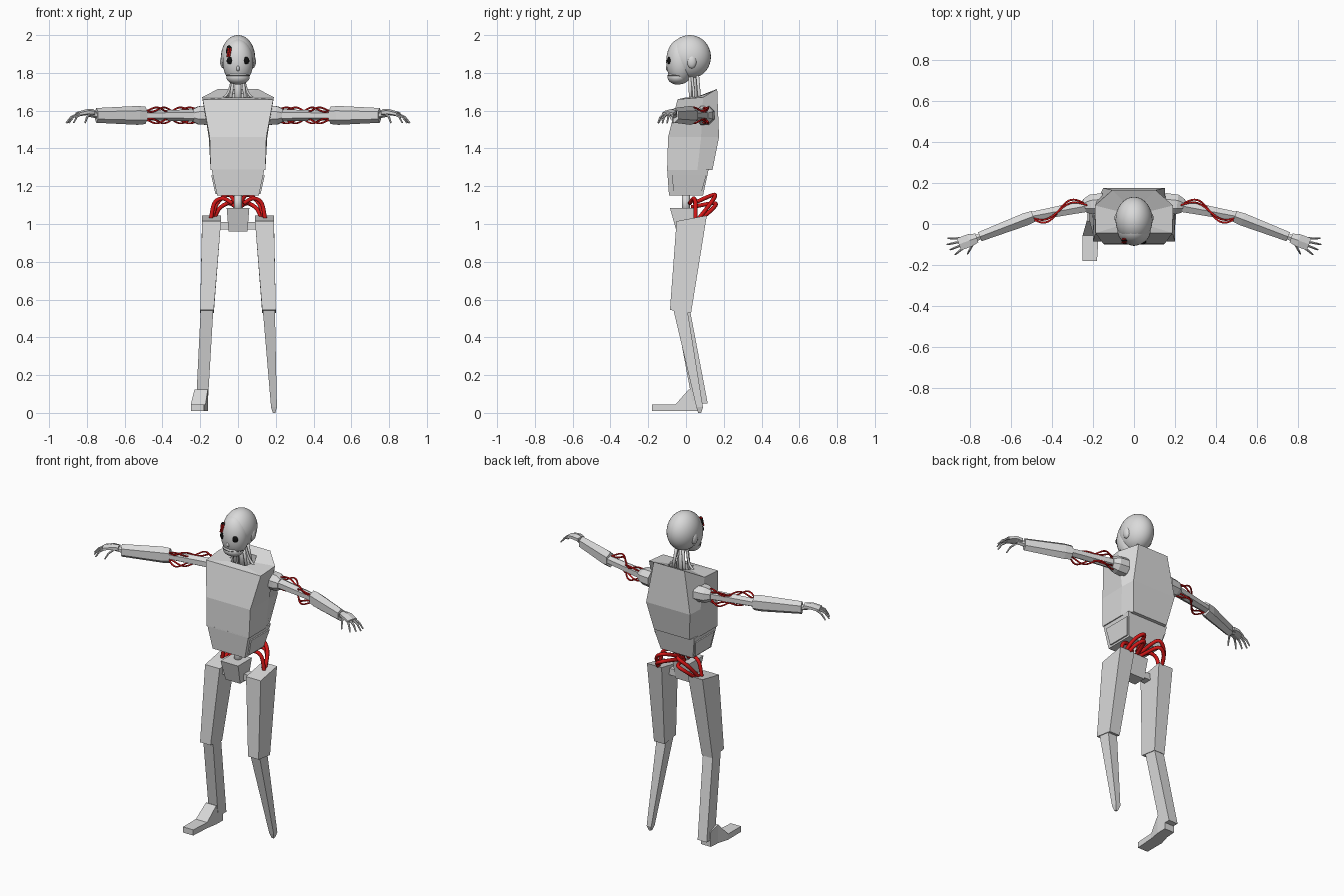
import bpy, bmesh, math
from mathutils import Vector

old = bpy.data.objects.get("Cube")
if old:
    bpy.data.objects.remove(old, do_unlink=True)


def material(name, rgb):
    mat = bpy.data.materials.new(name)
    mat.use_nodes = True
    color = (*rgb, 1)
    mat.diffuse_color = color
    mat.node_tree.nodes["Principled BSDF"].inputs["Base Color"].default_value = color
    return mat


GREY = material("light grey shell", (.7, .7, .7))
RED = material("red wire", (.66, .008, .008))
BLACK = material("black", (.005, .005, .005))


def finish(bm, name, mat, smooth=False):
    bmesh.ops.recalc_face_normals(bm, faces=bm.faces)
    mesh = bpy.data.meshes.new(name)
    bm.to_mesh(mesh)
    bm.free()
    mesh.materials.append(mat)
    for poly in mesh.polygons:
        poly.use_smooth = smooth
    obj = bpy.data.objects.new(name, mesh)
    bpy.context.collection.objects.link(obj)
    return obj


def loft(name, rings, mat=GREY, smooth=False):
    """Skin a list of equally sized point rings and cap both ends."""
    bm = bmesh.new()
    rows = [[bm.verts.new(p) for p in ring] for ring in rings]
    count = len(rows[0])
    for low, high in zip(rows, rows[1:]):
        for i in range(count):
            j = (i + 1) % count
            bm.faces.new((low[i], low[j], high[j], high[i]))
    bm.faces.new(rows[0])
    bm.faces.new(rows[-1])
    return finish(bm, name, mat, smooth)


def quad(side, x0, x1, y0, y1, z_front, z_back=None):
    """Four-point ring; side mirrors it across x."""
    z_back = z_front if z_back is None else z_back
    return [(side * x0, y0, z_front), (side * x1, y0, z_front),
            (side * x1, y1, z_back), (side * x0, y1, z_back)]


def limb(name, points, radii, sides=6, mat=GREY, smooth=False):
    """Tube along points; each radius is a (sideways, upward) pair."""
    points = [Vector(p) for p in points]
    up = Vector((0, 0, 1))
    if abs((points[1] - points[0]).normalized().z) > .9:
        up = Vector((0, 1, 0))
    rings = []
    for i, p in enumerate(points):
        along = (points[min(i + 1, len(points) - 1)] - points[max(i - 1, 0)]).normalized()
        up = (up - along * up.dot(along)).normalized()
        across = along.cross(up)
        ring = []
        for k in range(sides):
            angle = math.tau * (k + .5) / sides
            ring.append(p + across * radii[i][0] * math.cos(angle)
                        + up * radii[i][1] * math.sin(angle))
        rings.append(ring)
    return loft(name, rings, mat, smooth)


def rod(name, points, radius, sides=8, mat=GREY):
    return limb(name, points, [(radius, radius)] * len(points), sides, mat, True)


def curve_points(points, steps=6):
    """Smooth spline through a few control points."""
    pts = [Vector(p) for p in points]
    pts = [pts[0] * 2 - pts[1]] + pts + [pts[-1] * 2 - pts[-2]]
    out = []
    for a, b, c, d in zip(pts, pts[1:], pts[2:], pts[3:]):
        for k in range(steps):
            t = k / steps
            out.append(b + (c - a) * t / 2 + (a * 2 - b * 5 + c * 4 - d) * t * t / 2
                       + (b * 3 - a - c * 3 + d) * t ** 3 / 2)
    return out + [pts[-2]]


def ball(name, center, size, mat=GREY):
    bm = bmesh.new()
    bmesh.ops.create_uvsphere(bm, u_segments=32, v_segments=20, radius=1)
    for v in bm.verts:
        v.co = Vector([c + a * s for c, a, s in zip(center, v.co, size)])
    return finish(bm, name, mat, True)


def chest_ring(front, side, back, y_front, y_side, y_back, z, z_back=None):
    z_back = z if z_back is None else z_back
    z_side = z + (z_back - z) / 5
    return [(-front, y_front, z), (front, y_front, z), (side, y_side, z_side),
            (back, y_back, z_back), (-back, y_back, z_back), (-side, y_side, z_side)]


# Torso, with a recess for the neck
loft("chest", [
    chest_ring(.145, .145, .12, -.1, .06, .14, 1.285),
    chest_ring(.15, .155, .15, -.095, .08, .175, 1.46),
    chest_ring(.187, .19, .105, -.045, .09, .165, 1.66, 1.715),
    chest_ring(.05, .07, .05, 0, .06, .11, 1.67, 1.69),
    chest_ring(.05, .07, .05, 0, .06, .11, 1.61),
])
loft("abdomen", [quad(1, -.11, .11, -.09, .09, 1.15), quad(1, -.14, .14, -.1, .12, 1.29)])
for s in (-1, 1):
    loft("abdomen_side_panel", [quad(s, .1, .12, -.065, .08, 1.16),
                                quad(s, .1, .142, -.075, .108, 1.26)])

# Spine and pelvis
rod("spine", [(0, 0, 1.05), (0, 0, 1.17)], .022, 12)
loft("pelvis", [quad(1, -.05, .05, -.05, .03, .96), quad(1, -.06, .06, -.085, .05, 1.085)])
loft("hip_bar", [quad(1, -.1, .1, -.02, .03, .97), quad(1, -.1, .1, -.02, .03, 1.01)])

# Neck
rod("neck_column", [(0, .05, 1.6), (0, .035, 1.8)], .018, 12)
for s in (-1, 1):
    for y in (.025, .075):
        rod("neck_strut", [(s * .045, y, 1.62), (s * .02, y * .8, 1.8)], .009)
    rod("neck_cable", curve_points([(s * .085, .04, 1.66), (s * .05, .04, 1.7),
                                    (s * .025, .03, 1.79)]), .007)

# Head
ball("cranium", (0, .02, 1.885), (.09, .112, .115))
ball("face_mask", (0, -.03, 1.86), (.081, .075, .12))
ball("jaw", (0, -.045, 1.778), (.062, .053, .04))
ball("mouth_line", (0, -.045, 1.785), (.064, .055, .002), BLACK)
ball("nose", (0, -.095, 1.825), (.01, .012, .016))
for s in (-1, 1):
    ball("eye", (s * .038, -.088, 1.865), (.022, .012, .021), BLACK)
    ball("ear", (s * .077, .03, 1.86), (.018, .026, .036))
ball("brow_hole", (-.047, -.079, 1.915), (.016, .007, .03), BLACK)
for x in (-.054, -.044):
    rod("brow_wire", curve_points([(x, -.072, 1.94), (x + .004, -.086, 1.92),
                                   (x - .003, -.091, 1.885)]), .005, 6, RED)

# Arms
for s in (-1, 1):
    def at(x, y, z=1.575):
        return Vector((s * x, y, z))

    limb("shoulder", [at(.15, .1), at(.21, .095), at(.24, .088)],
         [(.055, .055), (.052, .052), (.036, .036)], 8)
    limb("upper_arm", [at(.22, .09), at(.51, .035)], [(.034, .032), (.025, .025)])
    limb("forearm", [at(.49, .037), at(.53, .022), at(.75, -.062)],
         [(.032, .046), (.036, .05), (.027, .039)])
    limb("wrist", [at(.74, -.058), at(.79, -.076, 1.585)], [(.017, .017)] * 2)
    limb("palm", [at(.765, -.068, 1.59), at(.8, -.08, 1.592), at(.85, -.098, 1.582)],
         [(.026, .018), (.036, .016), (.036, .012)])
    # Fingers fan out from the palm and curl down; the last one is the thumb
    for start, tip in (((.845, -.07), (.905, -.07)), ((.85, -.087), (.91, -.1)),
                       ((.845, -.105), (.895, -.125)), ((.835, -.12), (.87, -.148)),
                       ((.785, -.1), (.81, -.146))):
        a, b = at(*start, 1.58), at(*tip, 1.535)
        knuckle = a.lerp(b, .55) + Vector((0, 0, .011))
        limb("finger", [a, knuckle, b], [(.007, .007), (.006, .006), (.004, .004)])
    # Wires swaying from behind the upper arm to its front
    for rise in (-1, 1):
        for sway, shift in ((.042, 0), (.028, .15)):
            path = []
            for k in range(33):
                t = k / 32
                p = at(.225, .09).lerp(at(.51, .035), t)
                p += Vector((s * .19, .98, 0)) * sway * math.sin(math.tau * t)
                p.z += rise * (.018 + .024 * math.sin(math.tau * (t + shift)) ** 2)
                path.append(p)
            rod("arm_wire", path, .005, 6, RED)

# Hip wires looping behind the waist and down to the thighs
for s in (-1, 1):
    for path in (((.03, .02, 1.11), (.08, .04, 1.135), (.125, .05, 1.11), (.145, .05, 1.02)),
                 ((.01, .04, 1.11), (.05, .15, 1.155), (.11, .13, 1.11), (.14, .06, 1.02)),
                 ((.01, .03, 1.09), (.05, .15, 1.11), (.1, .14, 1.08), (.13, .07, 1.02))):
        rod("hip_wire", curve_points([(s * x, y, z) for x, y, z in path]), .011, 8, RED)

# Thighs
for s in (-1, 1):
    loft("thigh", [quad(s, .128, .2, -.085, .027, .545, .53),
                   quad(s, .09, .19, -.05, .11, 1.015, 1.045)])

# Left shin ends in a bare rounded stump
loft("left_shin", [quad(1, .185, .198, .065, .08, 0), quad(1, .175, .206, .055, .09, .03),
                   quad(1, .13, .195, -.07, .005, .56)])

# Right shin and foot
loft("right_shin", [quad(-1, .16, .222, .035, .115, .05), quad(-1, .13, .197, -.06, .018, .56)])
loft("right_foot", [[(x0, y, .01), (x1, y, .01), (x1, y, top), (x0, y, top)]
                    for y, x0, x1, top in ((-.18, -.25, -.18, .045), (-.055, -.25, -.172, .045),
                                           (.015, -.23, -.16, .125), (.08, -.225, -.158, .1))])
